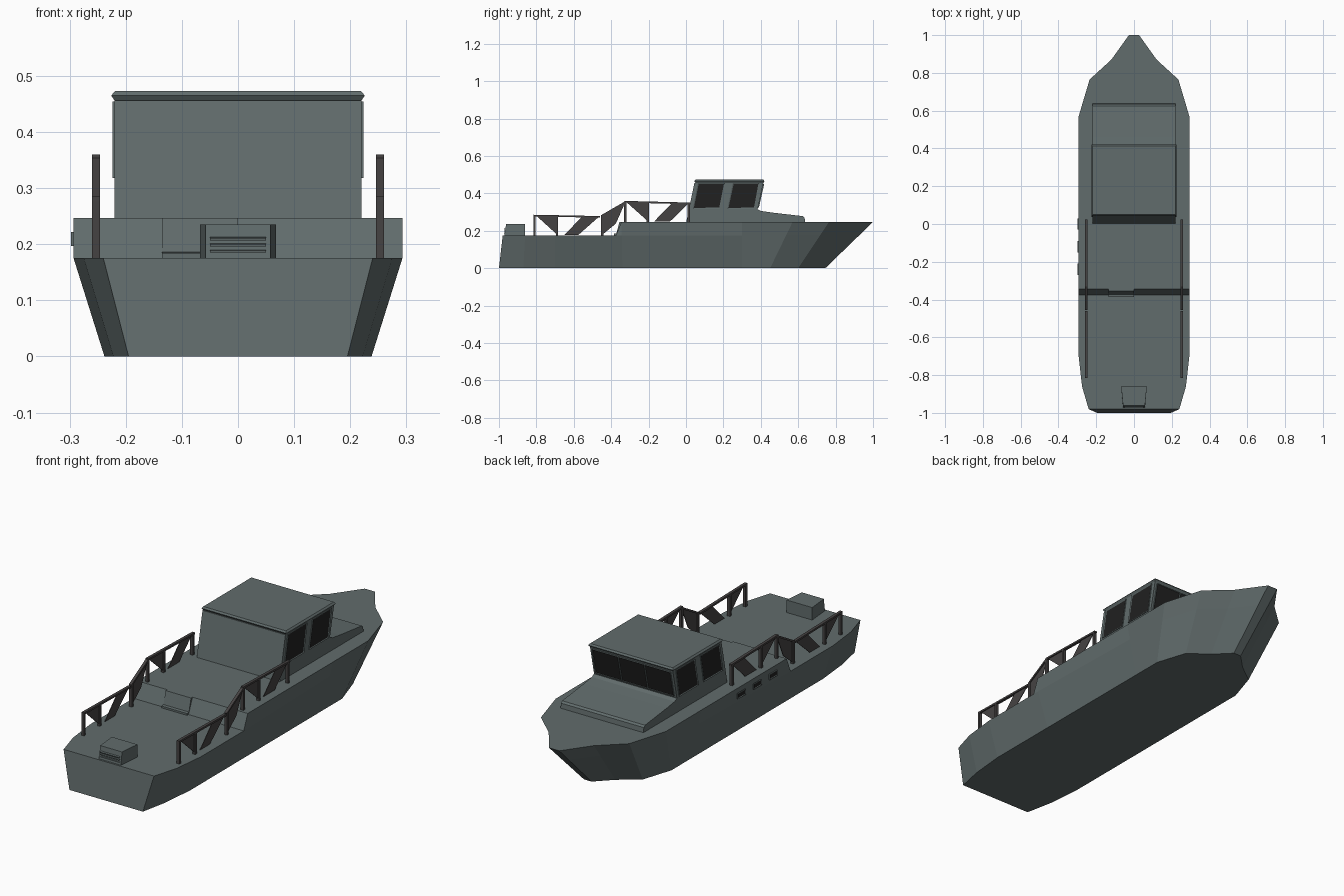
import bpy, bmesh
from mathutils import Vector

if "Cube" in bpy.data.objects:
    bpy.data.objects.remove(bpy.data.objects["Cube"])


def material(name, rgb):
    m = bpy.data.materials.new(name)
    m.diffuse_color = (*rgb, 1)
    m.use_nodes = True
    m.node_tree.nodes["Principled BSDF"].inputs["Base Color"].default_value = m.diffuse_color
    return m


PAINT = material("grey_paint", (0.12, 0.15, 0.15))
DARK = material("dark_glass", (0.015, 0.015, 0.015))
CLOTH = material("rail_cloth", (0.06, 0.055, 0.055))


def finish(name, bm, *mats, mirror=False):
    bmesh.ops.remove_doubles(bm, verts=bm.verts, dist=1e-5)
    bmesh.ops.recalc_face_normals(bm, faces=bm.faces)
    me = bpy.data.meshes.new(name)
    bm.to_mesh(me)
    bm.free()
    for m in mats:
        me.materials.append(m)
    ob = bpy.data.objects.new(name, me)
    bpy.context.collection.objects.link(ob)
    if mirror:
        ob.modifiers.new("mirror", 'MIRROR').use_mirror_merge = False
    return ob


def loft(bm, sections):
    """Skin closed sections and cap both ends."""
    rings = [[bm.verts.new(p) for p in s] for s in sections]
    n = len(rings[0])
    for a, b in zip(rings, rings[1:]):
        for i in range(n):
            j = (i + 1) % n
            bm.faces.new((a[i], a[j], b[j], b[i]))
    bm.faces.new(rings[0])
    bm.faces.new(rings[-1][::-1])


def prism(bm, profile, x0, x1):
    """Extrude a side (y, z) profile across x."""
    loft(bm, [[(x, y, z) for y, z in profile] for x in (x0, x1)])


def bar(bm, p, q, t, x0, x1):
    p, q = Vector(p), Vector(q)
    d = (q - p).normalized() * t / 2
    n = Vector((-d.y, d.x))
    prism(bm, [p + n, q + n, q - n, p - n], x0, x1)


def framed_panel(name, quad, out, frame, depth=0.006, mirror=False):
    """Raised frame with a recessed dark pane, facing the direction out."""
    bm = bmesh.new()
    o = Vector(out) * depth
    loft(bm, [quad, [Vector(p) + o for p in quad]])
    bmesh.ops.recalc_face_normals(bm, faces=bm.faces)
    outer = max(bm.faces, key=lambda f: f.calc_center_median().dot(o))
    bmesh.ops.inset_individual(bm, faces=[outer], thickness=frame, depth=-depth * 0.4)
    outer.material_index = 1
    return finish(name, bm, PAINT, DARK, mirror=mirror)


# Hull: bottom x, y / deck edge x, y, z at each station
LOW, HIGH = 0.175, 0.247
stations = [
    (0.195, -1.0, 0.240, -0.98, LOW), (0.222, -0.87, 0.275, -0.86, LOW),
    (0.238, -0.70, 0.293, -0.70, LOW), (0.238, -0.37, 0.293, -0.375, LOW),
    (0.238, -0.34, 0.293, -0.345, HIGH), (0.238, 0.30, 0.293, 0.30, HIGH),
    (0.238, 0.45, 0.293, 0.57, HIGH), (0.190, 0.60, 0.235, 0.765, HIGH),
    (0.095, 0.67, 0.120, 0.87, HIGH), (0.020, 0.745, 0.027, 1.0, HIGH)]
sections = []
for bx, by, tx, ty, tz in stations:
    k = LOW / tz
    mx, my = bx + (tx - bx) * k, by + (ty - by) * k
    if ty < 0.2:
        mx = tx
    half = [(bx, by, 0), (mx, my, LOW), (tx, ty, tz)]
    sections.append(half + [(-x, y, z) for x, y, z in reversed(half)])
bm = bmesh.new()
loft(bm, sections)
bmesh.ops.dissolve_degenerate(bm, edges=bm.edges, dist=1e-5)
finish("hull", bm, PAINT)

# Cabin with the low trunk ahead of it
bm = bmesh.new()
prism(bm, [(0.0, 0.24), (0.045, 0.456), (0.414, 0.456), (0.383, 0.315), (0.40, 0.306),
           (0.46, 0.297), (0.625, 0.278), (0.634, 0.27), (0.638, 0.24)], -0.22, 0.22)
finish("cabin", bm, PAINT)

# Roof slab with bevelled rim
bm = bmesh.new()
loft(bm, [[(-w, 0.052 - e, z), (w, 0.052 - e, z), (w, 0.412 + e, z), (-w, 0.412 + e, z)]
          for w, e, z in ((0.218, 0.0, 0.453), (0.226, 0.008, 0.465), (0.219, 0.002, 0.473))])
finish("roof", bm, PAINT)

# Cabin windows
for i, (a, b, c, d) in enumerate(((0.037, 0.182, 0.208, 0.063), (0.222, 0.368, 0.392, 0.25))):
    framed_panel(f"side_window_{i + 1}",
                 [(0.218, a, 0.318), (0.218, b, 0.318), (0.218, c, 0.454), (0.218, d, 0.454)],
                 (1, 0, 0), 0.007, mirror=True)
for i in range(3):
    x0, x1 = -0.208 + i * 0.139, -0.208 + (i + 1) * 0.139 - 0.001
    framed_panel(f"front_window_{i + 1}",
                 [(x0, 0.384, 0.325), (x1, 0.384, 0.325), (x1, 0.412, 0.45), (x0, 0.412, 0.45)],
                 (0, 0.98, -0.2), 0.004)

# Ports in the left side of the hull
for i, y in enumerate((0.0, -0.12, -0.24)):
    framed_panel(f"hull_port_{i + 1}",
                 [(-0.292, y - 0.03, 0.197), (-0.292, y + 0.03, 0.197),
                  (-0.292, y + 0.03, 0.222), (-0.292, y - 0.03, 0.222)], (-1, 0, 0), 0.005)

# Hatch on the deck step
bm = bmesh.new()
prism(bm, [(-0.386, 0.17), (-0.386, 0.184), (-0.372, 0.186), (-0.356, 0.247), (-0.33, 0.247),
           (-0.33, 0.17)], -0.135, 0.0)
finish("step_hatch", bm, PAINT)

# Tapered locker at the stern with slats
bm = bmesh.new()
loft(bm, [[(-w, yb, 0.17), (w, yb, 0.17), (w, yt, 0.235), (-w, yt, 0.235)]
          for w, yb, yt in ((0.058, -0.972, -0.962), (0.068, -0.86, -0.86))])
finish("stern_locker", bm, PAINT)
bm = bmesh.new()
for z in (0.187, 0.198, 0.209):
    bar(bm, (-0.974, z), (-0.962, z + 0.002), 0.004, -0.05, 0.05)
finish("locker_slats", bm, PAINT)

# Railings: posts, handrails and cloth screens, mirrored
bm = bmesh.new()
X0, X1 = 0.246, 0.26
for y, z0, z1 in ((-0.81, 0.17, 0.28), (-0.69, 0.17, 0.28), (-0.448, 0.17, 0.28),
                  (-0.325, 0.24, 0.355), (-0.205, 0.24, 0.352), (0.015, 0.24, 0.346)):
    bar(bm, (y, z0), (y, z1), 0.012, X0, X1)
for p, q in (((-0.816, 0.281), (-0.46, 0.274)), ((-0.454, 0.278), (-0.322, 0.354)),
             ((-0.33, 0.355), (0.025, 0.346))):
    bar(bm, p, q, 0.009, X0, X1)
for screen in ([(-0.80, 0.28), (-0.69, 0.278), (-0.69, 0.18)],
               [(-0.65, 0.178), (-0.575, 0.178), (-0.465, 0.275), (-0.555, 0.276)],
               [(-0.448, 0.178), (-0.375, 0.238), (-0.325, 0.352), (-0.448, 0.281)],
               [(-0.32, 0.354), (-0.205, 0.351), (-0.205, 0.252)],
               [(-0.17, 0.25), (-0.085, 0.25), (0.012, 0.346), (-0.075, 0.348)]):
    prism(bm, screen, 0.2515, 0.2545)
finish("railings", bm, CLOTH, mirror=True)
